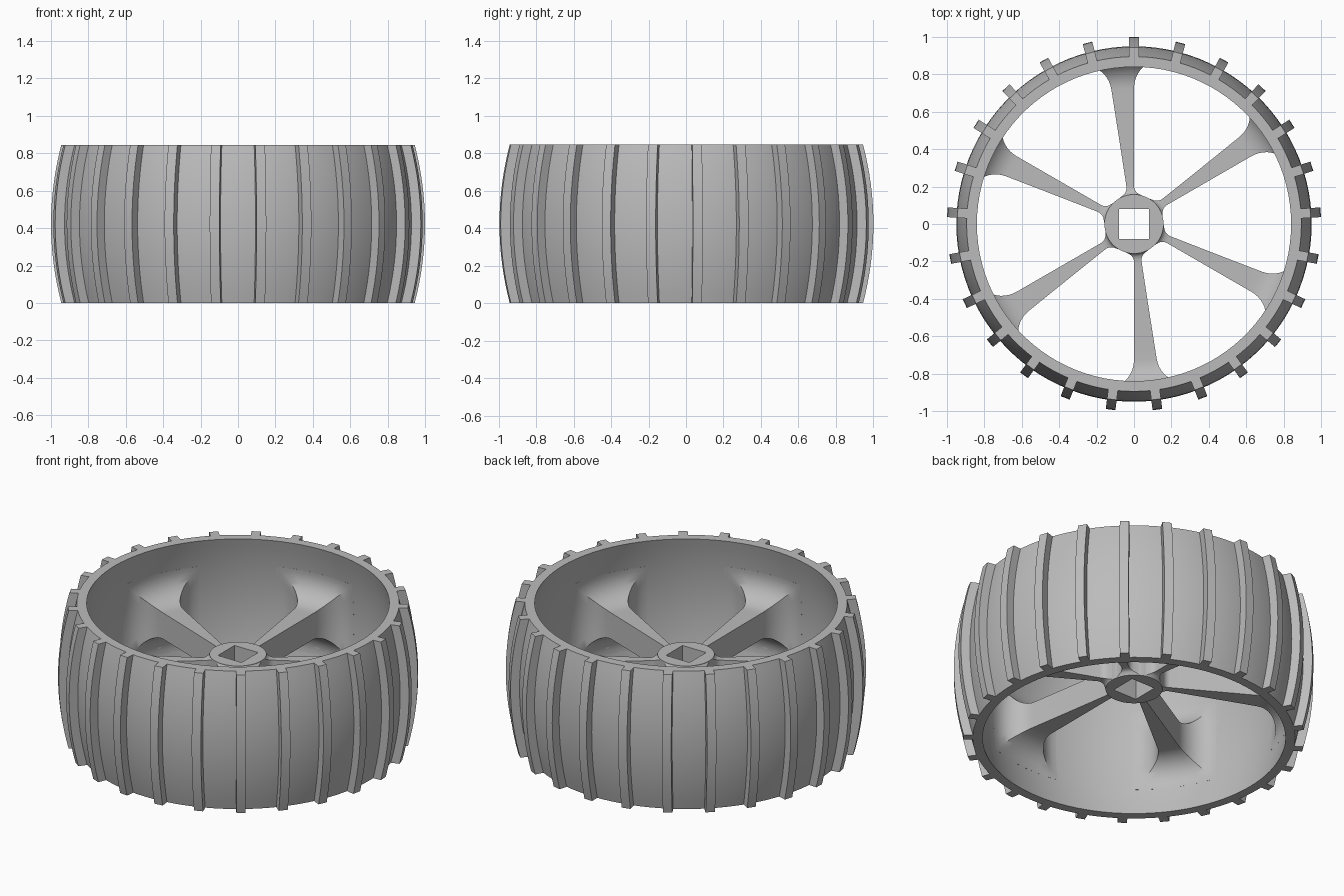
import bpy
import bmesh
from math import sin, cos, pi, sqrt, radians
from mathutils import Matrix, Vector

if "Cube" in bpy.data.objects:
    bpy.data.objects.remove(bpy.data.objects["Cube"], do_unlink=True)

HEIGHT = 0.845
MID = HEIGHT / 2
WALL = 0.055          # rim wall thickness
R_MID, R_END = 0.95, 0.895
HUB_R, HUB_HALF, BORE = 0.158, 0.11, 0.08
TREADS, SPOKES = 25, 6

grey = bpy.data.materials.new("plain_grey")
grey.use_nodes = True
grey.diffuse_color = (0.5, 0.5, 0.5, 1)
grey.node_tree.nodes["Principled BSDF"].inputs["Base Color"].default_value = (0.5, 0.5, 0.5, 1)


def barrel(z):
    """Outer radius of the crowned rim at height z."""
    return R_END + (R_MID - R_END) * (1 - ((z - MID) / MID) ** 2)


def loft(name, rings, closed=False, turn=0.0):
    """Skin a list of equal closed rings; loop round or cap the ends."""
    bm = bmesh.new()
    rows = [[bm.verts.new(p) for p in ring] for ring in rings]
    pairs = list(zip(rows, rows[1:]))
    if closed:
        pairs.append((rows[-1], rows[0]))
    for a, b in pairs:
        n = len(a)
        for i in range(n):
            j = (i + 1) % n
            bm.faces.new((a[i], a[j], b[j], b[i]))
    if not closed:
        bm.faces.new(rows[0])
        bm.faces.new(rows[-1])
    bmesh.ops.recalc_face_normals(bm, faces=bm.faces)
    bm.transform(Matrix.Rotation(turn, 4, "Z"))
    mesh = bpy.data.meshes.new(name)
    bm.to_mesh(mesh)
    bm.free()
    mesh.materials.append(grey)
    mesh.shade_smooth()
    mesh.set_sharp_from_angle(angle=radians(30))
    obj = bpy.data.objects.new(name, mesh)
    bpy.context.collection.objects.link(obj)
    return obj


levels = [HEIGHT * i / 16 for i in range(17)]

# Crowned rim shell
profile = [(barrel(z), z) for z in levels]
profile += [(barrel(z) - WALL, z) for z in reversed(levels)]
rings = []
for i in range(100):
    a = 2 * pi * i / 100
    rings.append([(r * cos(a), r * sin(a), z) for r, z in profile])
loft("rim", rings, closed=True)

# Tread bars following the crown
half = 0.026
for k in range(TREADS):
    rings = []
    for z in levels:
        r = barrel(z)
        rings.append([(r - 0.02, -half, z), (r + 0.05, -half, z),
                      (r + 0.05, half, z), (r - 0.02, half, z)])
    loft(f"tread_bar_{k + 1}", rings, turn=pi / 2 + 2 * pi * k / TREADS)

# Hub with a square bore
angles = [2 * pi * i / 64 for i in range(64)]
low, high = MID - HUB_HALF, MID + HUB_HALF


def hub_ring(z, square):
    ring = []
    for a in angles:
        r = BORE / max(abs(cos(a)), abs(sin(a))) if square else HUB_R
        ring.append((r * cos(a), r * sin(a), z))
    return ring


loft("hub", [hub_ring(low, False), hub_ring(high, False),
             hub_ring(high, True), hub_ring(low, True)], closed=True)

# Spokes: one radial side, one slanted side, filleted into hub and rim
FILLET = 0.17
R_IN = R_MID - WALL
HUB_FILLET = 0.045


def flare(t):
    """Quarter-circle fillet growth, 0 to 1."""
    t = min(max(t, 0), 1)
    return 1 - sqrt(1 - t * t)


def spoke_ring(u, sink):
    out = FILLET * flare((u - R_IN + FILLET) / FILLET)
    inn = flare((HUB_R + HUB_FILLET - u) / HUB_FILLET)
    v0 = -out - HUB_FILLET * inn
    v1 = 0.04 + 0.155 * (u - 0.2) + out + HUB_FILLET * inn
    h = 0.08 + out + 0.025 * inn
    n = 6
    steps = [i / n for i in range(n)]
    outline = [(v0 + (v1 - v0) * s, -h) for s in steps]
    outline += [(v1, -h + 2 * h * s) for s in steps]
    outline += [(v1 - (v1 - v0) * s, h) for s in steps]
    outline += [(v0, h - 2 * h * s) for s in steps]
    t = (u - HUB_R) / (R_IN - HUB_R)
    ring = []
    for v, z in outline:
        # bend the ends to follow the hub and the rim wall
        wall = sqrt((barrel(MID + z) - WALL) ** 2 - v * v) - R_IN
        core = sqrt(max(HUB_R ** 2 - v * v, 0)) - HUB_R
        ring.append((u + sink + wall * t ** 3 + core * max(1 - t, 0) ** 12, v, MID + z))
    return ring


stations = [HUB_R + HUB_FILLET * (1 - cos(pi / 2 * i / 6)) for i in range(7)]
stations = [HUB_R + HUB_FILLET * i / 6 for i in range(7)]
stations += [0.3, 0.4, 0.5, 0.6, 0.68]
stations += [R_IN - FILLET + FILLET * sin(pi / 2 * i / 12) for i in range(13)]
for k in range(SPOKES):
    rings = [spoke_ring(HUB_R, -0.02)]
    rings += [spoke_ring(u, 0) for u in stations]
    rings.append(spoke_ring(R_IN, 0.02))
    loft(f"spoke_{k + 1}", rings, turn=pi / 2 + 2 * pi * k / SPOKES)
